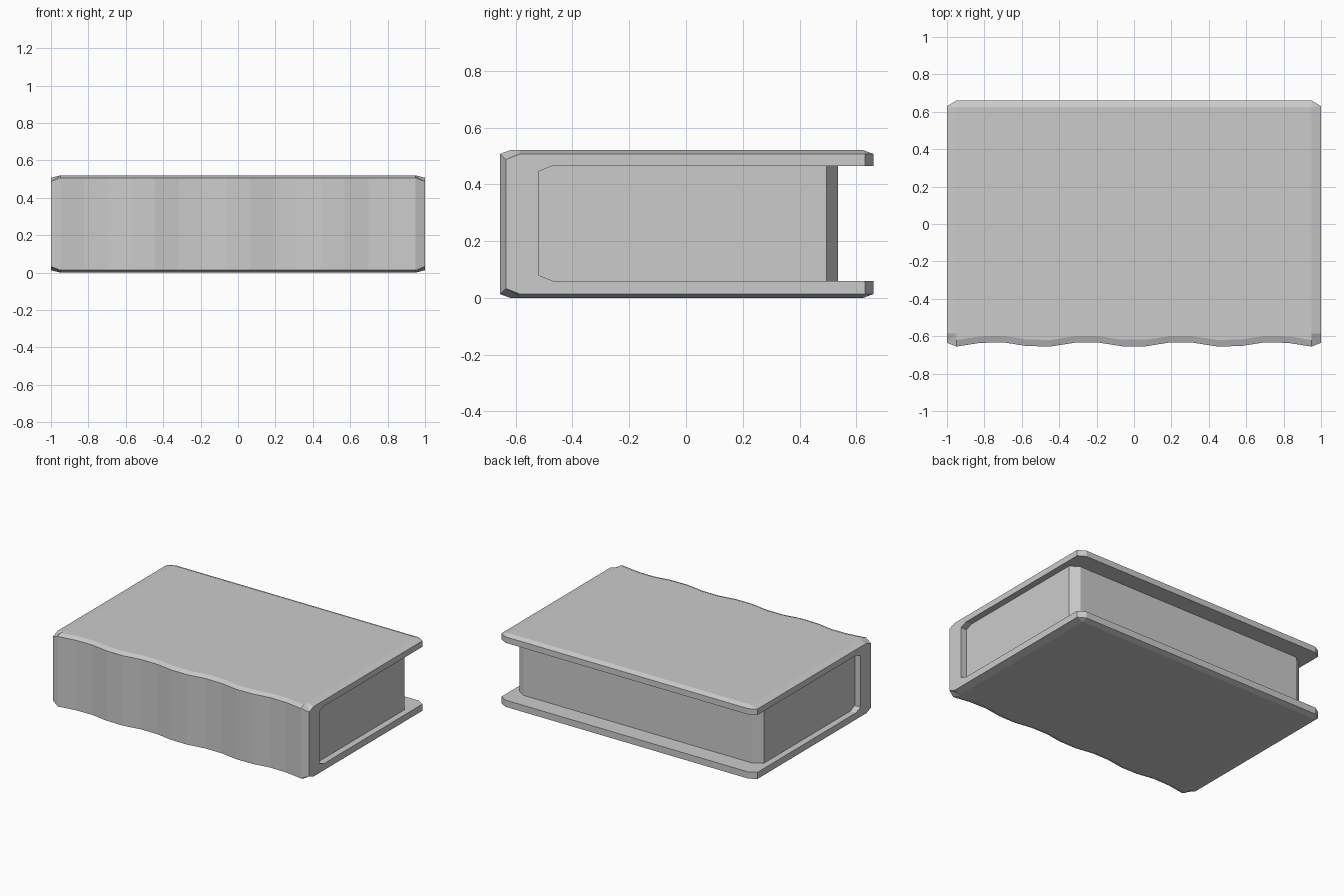
import bpy, bmesh, math

if "Cube" in bpy.data.objects:
    bpy.data.objects.remove(bpy.data.objects["Cube"])


def loft(name, loops):
    """Join matching point loops into a capped solid."""
    bm = bmesh.new()
    rings = [[bm.verts.new(p) for p in loop] for loop in loops]
    n = len(rings[0])
    for a, b in zip(rings, rings[1:]):
        for i in range(n):
            j = (i + 1) % n
            bm.faces.new((a[i], a[j], b[j], b[i]))
    bm.faces.new(rings[0])
    bm.faces.new(rings[-1])
    bmesh.ops.recalc_face_normals(bm, faces=bm.faces)
    mesh = bpy.data.meshes.new(name)
    bm.to_mesh(mesh)
    bm.free()
    obj = bpy.data.objects.new(name, mesh)
    bpy.context.collection.objects.link(obj)
    return obj


H = 0.52          # book thickness
LOW, HIGH = 0.06, 0.465   # page cavity


def cover_loop(z, inset, corner_z):
    """Cover outline with a gently wavy spine along the front."""
    ex, ey = (0.05, 0.035) if inset else (0, 0)
    right = [(1 - ex, -0.635 + ey * 1.4, corner_z), (1 - ex, -0.585, z),
             (1 - ex, 0.63 - ey * 0.15, z), (0.95, 0.66 - ey, z)]
    left = [(-x, y, zz) for x, y, zz in reversed(right)]
    wave = []
    for i in range(16):
        x = -0.95 + 1.9 * i / 15
        wave.append((x, -0.644 - 0.014 * math.cos(4 * math.pi * x) + ey, z))
    return right + left + wave


# Cover: two boards and spine, with chamfered rims
cover = loft("cover", [
    cover_loop(0, True, 0),
    cover_loop(0.013, False, 0.033),
    cover_loop(H - 0.013, False, H - 0.033),
    cover_loop(H, True, H),
])


def page_loop(x, back):
    """Side profile of the page block, chamfered next to the spine."""
    return [(x, -0.47, LOW), (x, back, LOW), (x, back, HIGH),
            (x, -0.47, HIGH), (x, -0.52, HIGH - 0.02), (x, -0.52, LOW + 0.02)]


# Cavity cut through the cover
cutter = loft("page_cavity", [page_loop(-1.2, 0.9), page_loop(1.2, 0.9)])
cutter.hide_render = True
cutter.hide_viewport = True
cut = cover.modifiers.new("cavity", 'BOOLEAN')
cut.operation = 'DIFFERENCE'
cut.solver = 'EXACT'
cut.object = cutter

# Page block with chamfered rear corners
loft("pages", [page_loop(-0.955, 0.495), page_loop(-0.895, 0.535),
               page_loop(0.895, 0.535), page_loop(0.955, 0.495)])
